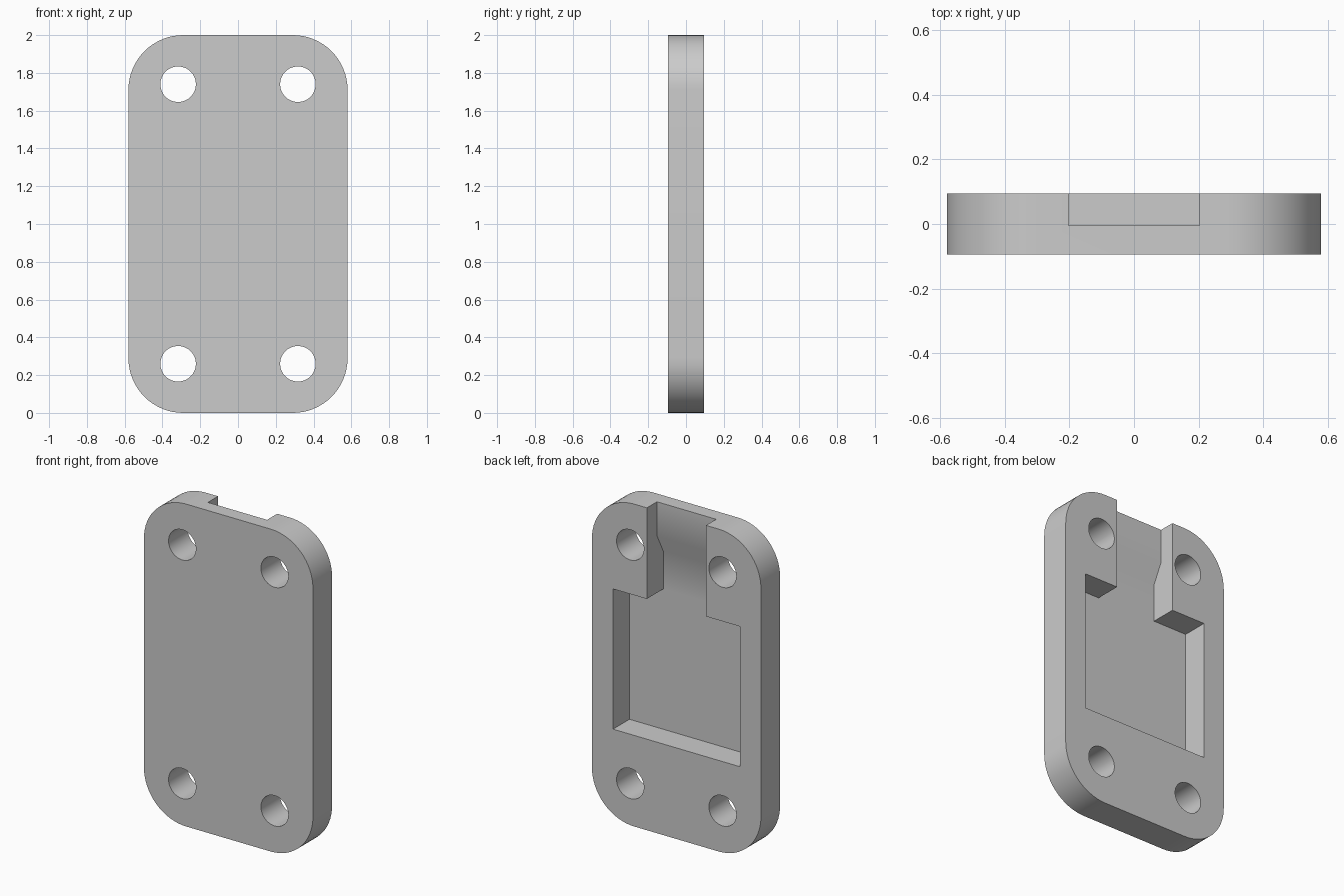
import bpy, bmesh, math
from mathutils import Vector

W, H, T = 0.58, 2.0, 0.094      # half width, height, half thickness
CORNER = 0.29
FLOOR = -0.067                  # pocket floor depth
POCKET = 0.435                  # half size of the square pocket
SLOT = 0.203                    # half width of the cable slot
HOLE_X, HOLE_Z, HOLE_R = 0.317, 0.74, 0.094

cube = bpy.data.objects.get("Cube")
if cube:
    bpy.data.objects.remove(cube, do_unlink=True)

grey = bpy.data.materials.new("light grey")
grey.use_nodes = True
grey.diffuse_color = (0.6, 0.6, 0.6, 1)
grey.node_tree.nodes["Principled BSDF"].inputs["Base Color"].default_value = (0.6, 0.6, 0.6, 1)


def prism(name, outline, offset):
    """Extrude a closed outline of points along the offset vector."""
    bm = bmesh.new()
    face = bm.faces.new([bm.verts.new(p) for p in outline])
    new = bmesh.ops.extrude_face_region(bm, geom=[face])["geom"]
    bmesh.ops.translate(bm, vec=Vector(offset),
                        verts=[v for v in new if isinstance(v, bmesh.types.BMVert)])
    bmesh.ops.recalc_face_normals(bm, faces=bm.faces)
    mesh = bpy.data.meshes.new(name)
    bm.to_mesh(mesh)
    bm.free()
    mesh.materials.append(grey)
    ob = bpy.data.objects.new(name, mesh)
    bpy.context.collection.objects.link(ob)
    return ob


def arc(cx, cz, r, y, start, sweep, steps):
    return [(cx + r * math.cos(a), y, cz + r * math.sin(a))
            for a in (start + sweep * i / steps for i in range(steps + 1))]


# Plate with rounded corners
outline = []
for i, (sx, sz) in enumerate([(1, 1), (-1, 1), (-1, -1), (1, -1)]):
    outline += arc(sx * (W - CORNER), H / 2 + sz * (H / 2 - CORNER), CORNER,
                   -T, i * math.pi / 2, math.pi / 2, 16)
plate = prism("cover_plate", outline, (0, 2 * T, 0))

# Square pocket in the back
low, high = H / 2 - POCKET, H / 2 + POCKET
cutters = [prism("pocket_cutter", [(-POCKET, FLOOR, low), (POCKET, FLOOR, low),
                                   (POCKET, FLOOR, high), (-POCKET, FLOOR, high)], (0, 0.4, 0))]

# Slot from the pocket to the top edge, with a ramp in its floor
profile = [(0.3, 1.3), (FLOOR, 1.3), (FLOOR, 1.67), (-0.005, 1.79), (-0.005, 2.2), (0.3, 2.2)]
cutters.append(prism("slot_cutter", [(-SLOT, y, z) for y, z in profile], (2 * SLOT, 0, 0)))

# Four screw holes
for sx in (-1, 1):
    for sz in (-1, 1):
        ring = arc(sx * HOLE_X, H / 2 + sz * HOLE_Z, HOLE_R, -0.3, 0, 2 * math.pi, 48)[:-1]
        cutters.append(prism("hole_cutter", ring, (0, 0.6, 0)))

# Cut everything out of the plate
bpy.ops.object.select_all(action='DESELECT')
plate.select_set(True)
bpy.context.view_layer.objects.active = plate
for cutter in cutters:
    cutter.hide_render = True
    mod = plate.modifiers.new("cut", 'BOOLEAN')
    mod.operation = 'DIFFERENCE'
    mod.solver = 'EXACT'
    mod.object = cutter
    bpy.ops.object.modifier_apply(modifier=mod.name)
    bpy.data.objects.remove(cutter, do_unlink=True)

bpy.ops.object.shade_smooth_by_angle(angle=math.radians(30))
